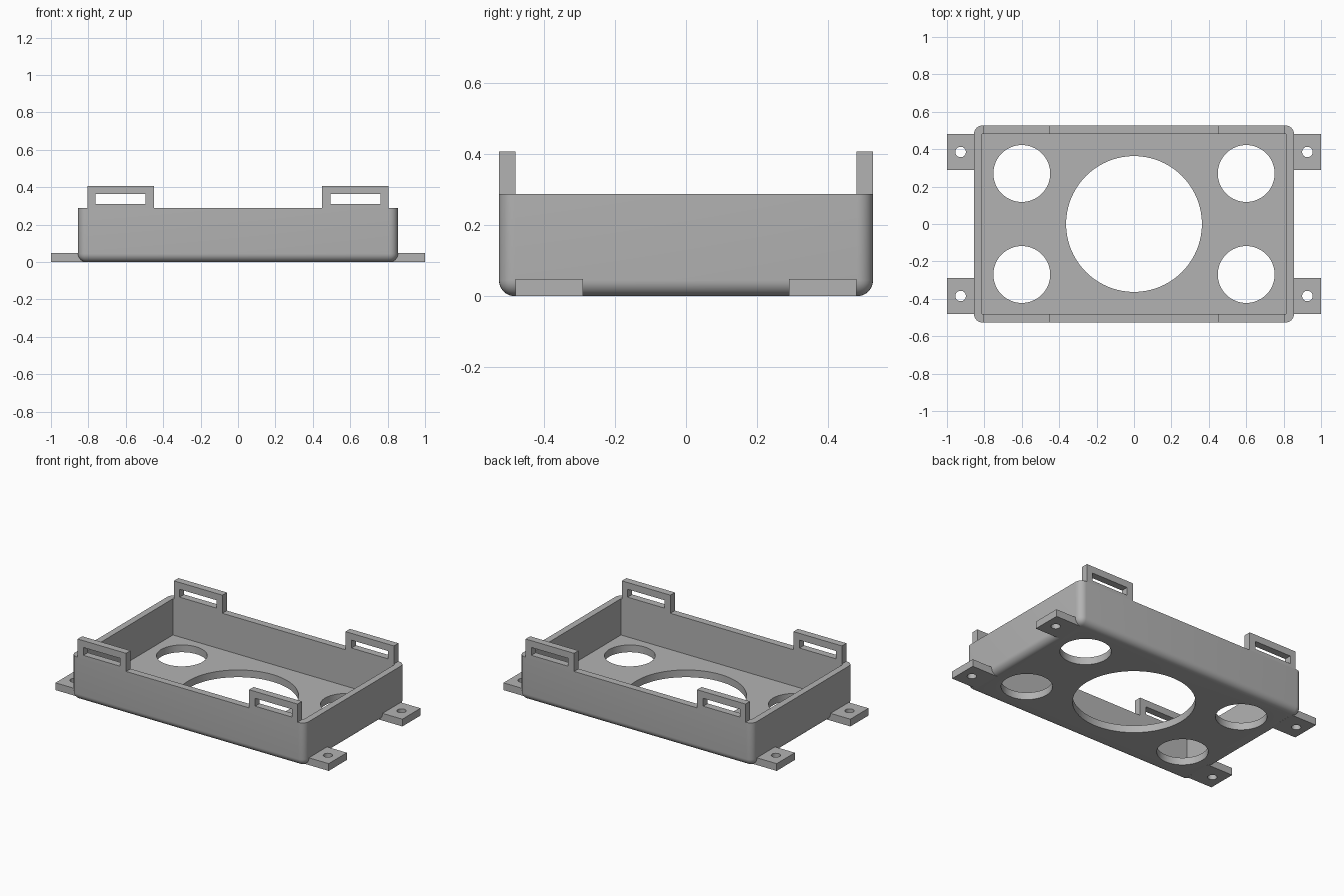
import bpy, bmesh, math

if "Cube" in bpy.data.objects:
    bpy.data.objects.remove(bpy.data.objects["Cube"])

grey = bpy.data.materials.new("light grey")
grey.diffuse_color = (0.45, 0.45, 0.45, 1)
grey.use_nodes = True
grey.node_tree.nodes["Principled BSDF"].inputs["Base Color"].default_value = grey.diffuse_color


def box(name, x0, x1, y0, y1, z0, z1, radius=0):
    """Box; with a radius, its upright and bottom edges are rounded."""
    bm = bmesh.new()
    bmesh.ops.create_cube(bm, size=1)
    for v in bm.verts:
        v.co = (x0 if v.co.x < 0 else x1,
                y0 if v.co.y < 0 else y1,
                z0 if v.co.z < 0 else z1)
    if radius:
        edges = [e for e in bm.edges
                 if not all(abs(v.co.z - z1) < 1e-6 for v in e.verts)]
        bmesh.ops.bevel(bm, geom=edges, offset=radius, segments=8,
                        profile=0.5, affect='EDGES')
    mesh = bpy.data.meshes.new(name)
    bm.to_mesh(mesh)
    bm.free()
    mesh.materials.append(grey)
    obj = bpy.data.objects.new(name, mesh)
    bpy.context.collection.objects.link(obj)
    return obj


def cylinder(x, y, r, z0, z1, sides=64):
    bpy.ops.mesh.primitive_cylinder_add(vertices=sides, radius=r, depth=z1 - z0,
                                        location=(x, y, (z0 + z1) / 2))
    obj = bpy.context.object
    obj.data.materials.append(grey)
    return obj


def cut(target, cutter):
    """Subtract the cutter, then throw it away."""
    bpy.ops.object.select_all(action='DESELECT')
    bpy.context.view_layer.objects.active = target
    target.select_set(True)
    mod = target.modifiers.new("cut", 'BOOLEAN')
    mod.operation = 'DIFFERENCE'
    mod.solver = 'EXACT'
    mod.object = cutter
    bpy.ops.object.modifier_apply(modifier=mod.name)
    bpy.data.objects.remove(cutter)


def smooth(obj):
    bpy.ops.object.select_all(action='DESELECT')
    bpy.context.view_layer.objects.active = obj
    obj.select_set(True)
    bpy.ops.object.shade_smooth_by_angle(angle=math.radians(30))


W, D, RIM, T = 0.855, 0.527, 0.288, 0.048
signs = [(sx, sy) for sx in (-1, 1) for sy in (-1, 1)]

# Open tray with rounded outside edges
tray = box("tray", -W, W, -D, D, 0, RIM, radius=0.045)
cut(tray, box("cavity", -0.812, 0.812, -0.48, 0.48, T, 0.5))

# Large centre opening and four corner openings in the floor
cut(tray, cylinder(0, 0, 0.363, -0.1, 0.15, 96))
for sx, sy in signs:
    cut(tray, cylinder(sx * 0.6, sy * 0.27, 0.152, -0.1, 0.15))
smooth(tray)

for sx, sy in signs:
    # Mounting ears with a screw hole
    xs = sorted((sx * 0.813, sx * 1.0))
    ys = sorted((sy * 0.29, sy * 0.48))
    ear = box("mounting_ear", *xs, *ys, 0, T)
    cut(ear, cylinder(sx * 0.927, sy * 0.385, 0.028, -0.1, 0.15, 32))
    smooth(ear)

    # Slotted strap loops standing on the long walls
    xs = sorted((sx * 0.45, sx * 0.805))
    ys = sorted((sy * 0.48, sy * D))
    loop = box("strap_loop", *xs, *ys, RIM, 0.408)
    xs = sorted((sx * 0.495, sx * 0.763))
    ys = sorted((sy * 0.4, sy * 0.6))
    cut(loop, box("slot", *xs, *ys, 0.311, 0.363))
